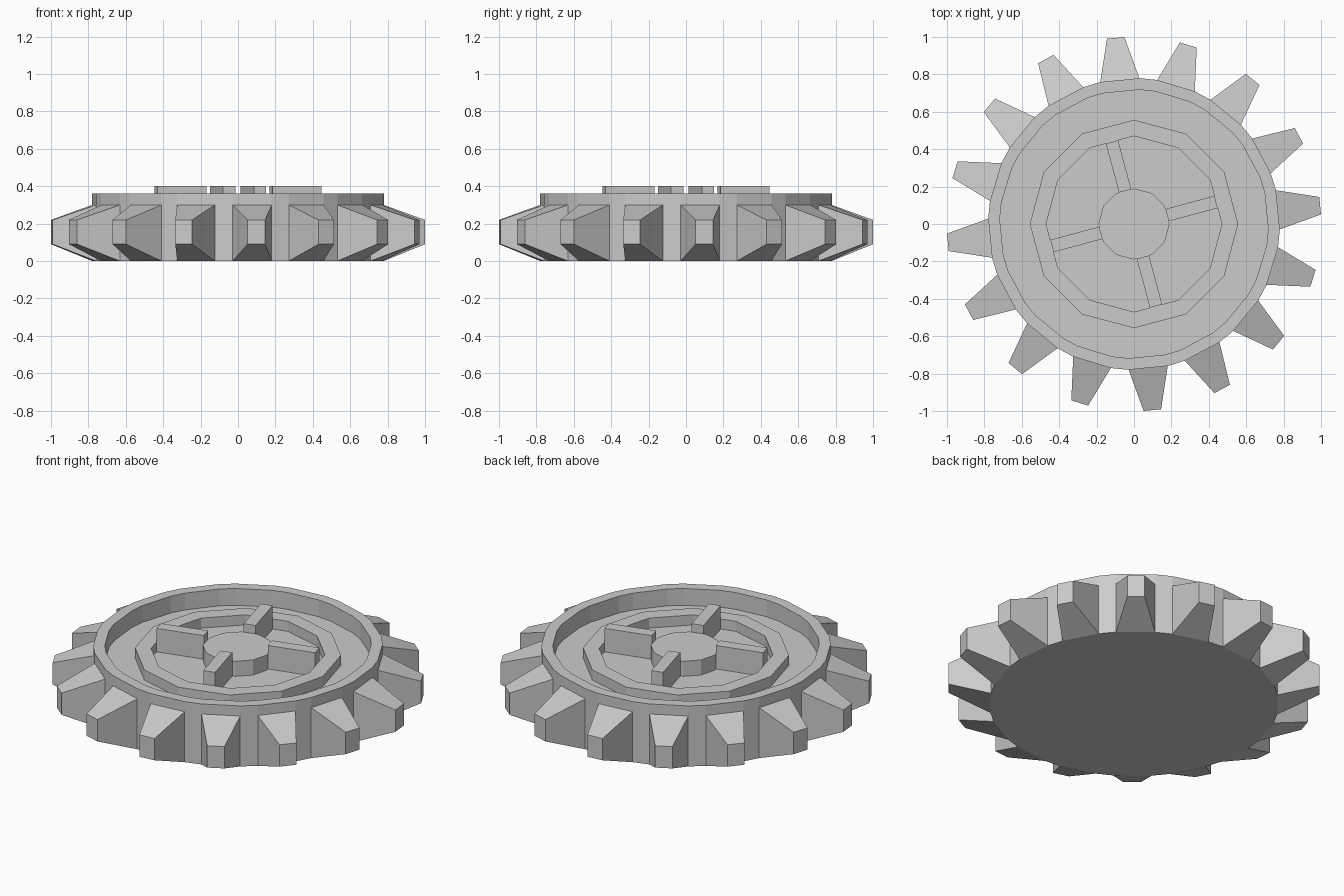
import bpy, bmesh
from math import sin, cos, radians
from mathutils import Matrix

scene_cube = bpy.data.objects.get("Cube")
if scene_cube:
    bpy.data.objects.remove(scene_cube, do_unlink=True)

TEETH = 16
PITCH = 360 / TEETH
OFFSET = PITCH / 4
ROOT_HALF = 7.75          # half angle of a tooth root
R_OUT, R_IN = 0.78, 0.718
FLOOR = 0.26

metal = bpy.data.materials.new("grey metal")
metal.use_nodes = True
GREY = (0.6, 0.6, 0.6, 1)
metal.diffuse_color = GREY
metal.node_tree.nodes["Principled BSDF"].inputs["Base Color"].default_value = GREY


def finish(name, bm):
    bmesh.ops.recalc_face_normals(bm, faces=bm.faces)
    mesh = bpy.data.meshes.new(name)
    bm.to_mesh(mesh)
    bm.free()
    mesh.materials.append(metal)
    obj = bpy.data.objects.new(name, mesh)
    bpy.context.collection.objects.link(obj)
    return obj


def lathe(name, profile, angles, closed=False):
    """Sweep (radius, height) points round z; open profiles get end caps."""
    bm = bmesh.new()
    loops = [[bm.verts.new((r * cos(radians(a)), r * sin(radians(a)), z))
              for a in angles] for r, z in profile]
    pairs = list(zip(loops, loops[1:]))
    if closed:
        pairs.append((loops[-1], loops[0]))
    else:
        bm.faces.new(loops[0])
        bm.faces.new(loops[-1])
    n = len(angles)
    for low, high in pairs:
        for i in range(n):
            j = (i + 1) % n
            bm.faces.new((low[i], low[j], high[j], high[i]))
    return finish(name, bm)


def frustum(name, inner, outer, angle):
    """Radial block; each end is (distance, half width, bottom, top)."""
    bm = bmesh.new()
    for x, w, z0, z1 in (inner, outer):
        for y, z in ((-w, z0), (w, z0), (w, z1), (-w, z1)):
            bm.verts.new((x, y, z))
    bmesh.ops.convex_hull(bm, input=bm.verts)
    bmesh.ops.dissolve_limit(bm, angle_limit=0.01, verts=bm.verts, edges=bm.edges)
    bm.transform(Matrix.Rotation(radians(angle), 4, "Z"))
    return finish(name, bm)


# Dished wheel body, with its corners on the tooth roots
tooth_angles = [OFFSET + i * PITCH for i in range(TEETH)]
rim_angles = [a + s * ROOT_HALF for a in tooth_angles for s in (-1, 1)]
lathe("wheel_body", [(R_OUT, 0), (R_OUT, 0.36), (R_IN, 0.36), (R_IN, FLOOR)],
      rim_angles)

# Tapered teeth
root = R_OUT * cos(radians(ROOT_HALF))
root_width = R_OUT * sin(radians(ROOT_HALF))
for i, a in enumerate(tooth_angles):
    frustum(f"tooth_{i + 1}", (root, root_width, 0, 0.3), (1.0, 0.047, 0.09, 0.22), a)

# Twelve-sided raised ring and hub
twelve = [30 * i for i in range(12)]
lathe("raised_ring", [(0.557, FLOOR), (0.557, 0.32), (0.47, 0.32), (0.47, FLOOR)],
      twelve, closed=True)
lathe("hub", [(0.19, FLOOR), (0.19, 0.35)], twelve)

# Four spokes between hub and ring
for i in range(4):
    frustum(f"spoke_{i + 1}", (0.183, 0.034, FLOOR, 0.4),
            (0.454, 0.034, FLOOR, 0.4), 15 + 90 * i)
